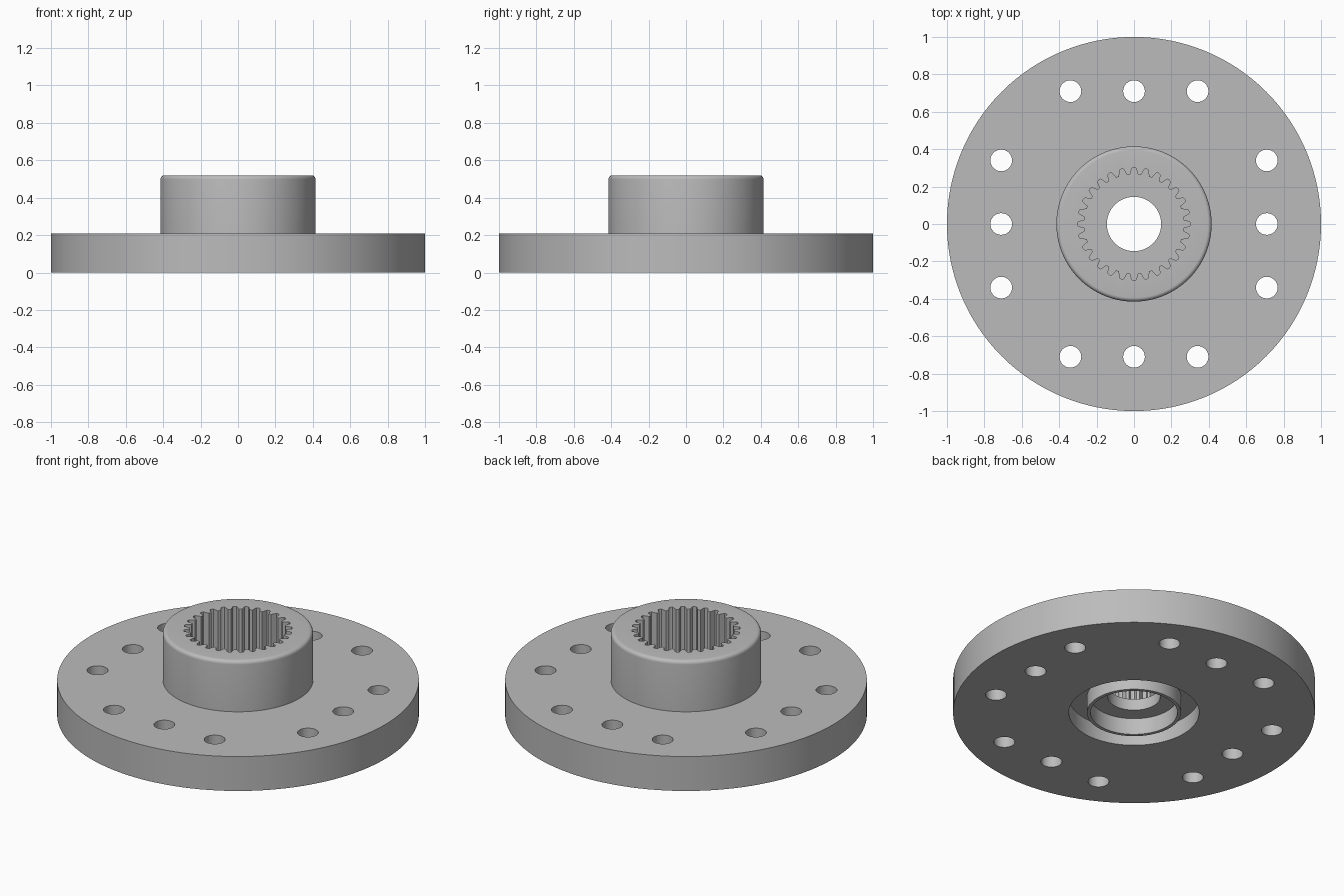
import bpy, bmesh, math
from mathutils import Matrix

if "Cube" in bpy.data.objects:
    bpy.data.objects.remove(bpy.data.objects["Cube"], do_unlink=True)

STEEL = (0.5, 0.5, 0.5, 1)
steel = bpy.data.materials.new("grey_steel")
steel.use_nodes = True
steel.diffuse_color = STEEL
steel.node_tree.nodes["Principled BSDF"].inputs["Base Color"].default_value = STEEL

FLANGE_TOP, HUB_TOP, HUB_R, FILLET = 0.21, 0.52, 0.415, 0.022
BORE_R, FLOOR, RECESS = 0.145, 0.17, 0.10
TEETH, TOOTH_IN, TOOTH_OUT = 28, 0.265, 0.298


def make_object(name, bm):
    bmesh.ops.recalc_face_normals(bm, faces=bm.faces)
    mesh = bpy.data.meshes.new(name)
    bm.to_mesh(mesh)
    bm.free()
    mesh.materials.append(steel)
    obj = bpy.data.objects.new(name, mesh)
    bpy.context.collection.objects.link(obj)
    return obj


def lathe(name, profile, segments):
    bm = bmesh.new()
    rings = []
    for i in range(segments):
        a = math.tau * i / segments
        rings.append([bm.verts.new((r * math.cos(a), r * math.sin(a), z)) for r, z in profile])
    for i, ring in enumerate(rings):
        nxt = rings[(i + 1) % segments]
        for j in range(len(profile)):
            k = (j + 1) % len(profile)
            bm.faces.new((ring[j], nxt[j], nxt[k], ring[k]))
    return make_object(name, bm)


def cut(target, cutter):
    cutter.hide_render = True
    mod = target.modifiers.new("cut", 'BOOLEAN')
    mod.operation, mod.solver, mod.object = 'DIFFERENCE', 'EXACT', cutter
    bpy.context.view_layer.objects.active = target
    bpy.ops.object.modifier_apply(modifier=mod.name)
    bpy.data.objects.remove(cutter, do_unlink=True)


# Flange and hub: one turned body with a sleeve inside the underside recess
fillet = [(HUB_R - FILLET + FILLET * math.cos(t * math.pi / 12),
           HUB_TOP - FILLET + FILLET * math.sin(t * math.pi / 12)) for t in range(7)]
profile = [(BORE_R, RECESS), (0.24, RECESS), (0.24, 0), (0.26, 0), (0.26, RECESS),
           (0.36, RECESS), (0.36, 0), (1, 0), (1, FLANGE_TOP), (HUB_R, FLANGE_TOP)]
body = lathe("splined_hub_flange", profile + fillet + [(BORE_R, HUB_TOP)], 128)

# Bolt holes: three on each of the four sides
bm = bmesh.new()
for side in range(4):
    for offset in (-0.34, 0, 0.34):
        place = Matrix.Rotation(side * math.pi / 2, 4, 'Z') @ Matrix.Translation((0.71, offset, 0.1))
        bmesh.ops.create_cone(bm, cap_ends=True, segments=32, radius1=0.058,
                              radius2=0.058, depth=0.5, matrix=place)
cut(body, make_object("bolt_hole_cutter", bm))

# Splined socket: toothed prism cut down to the floor
bm = bmesh.new()
outline = []
for i in range(TEETH):
    for step, r in ((-0.36, TOOTH_IN), (-0.17, TOOTH_OUT), (0, TOOTH_OUT + 0.003),
                    (0.17, TOOTH_OUT), (0.36, TOOTH_IN)):
        a = math.tau * (i + step) / TEETH
        outline.append(bm.verts.new((r * math.cos(a), r * math.sin(a), FLOOR)))
base = bm.faces.new(outline)
top = bmesh.ops.extrude_face_region(bm, geom=[base])["geom"]
bmesh.ops.translate(bm, vec=(0, 0, 0.5), verts=[g for g in top if isinstance(g, bmesh.types.BMVert)])
cut(body, make_object("spline_cutter", bm))

# Smooth turned walls, sharp machined edges
bpy.ops.object.select_all(action='DESELECT')
body.select_set(True)
bpy.context.view_layer.objects.active = body
bpy.ops.object.shade_smooth_by_angle(angle=math.radians(30))
